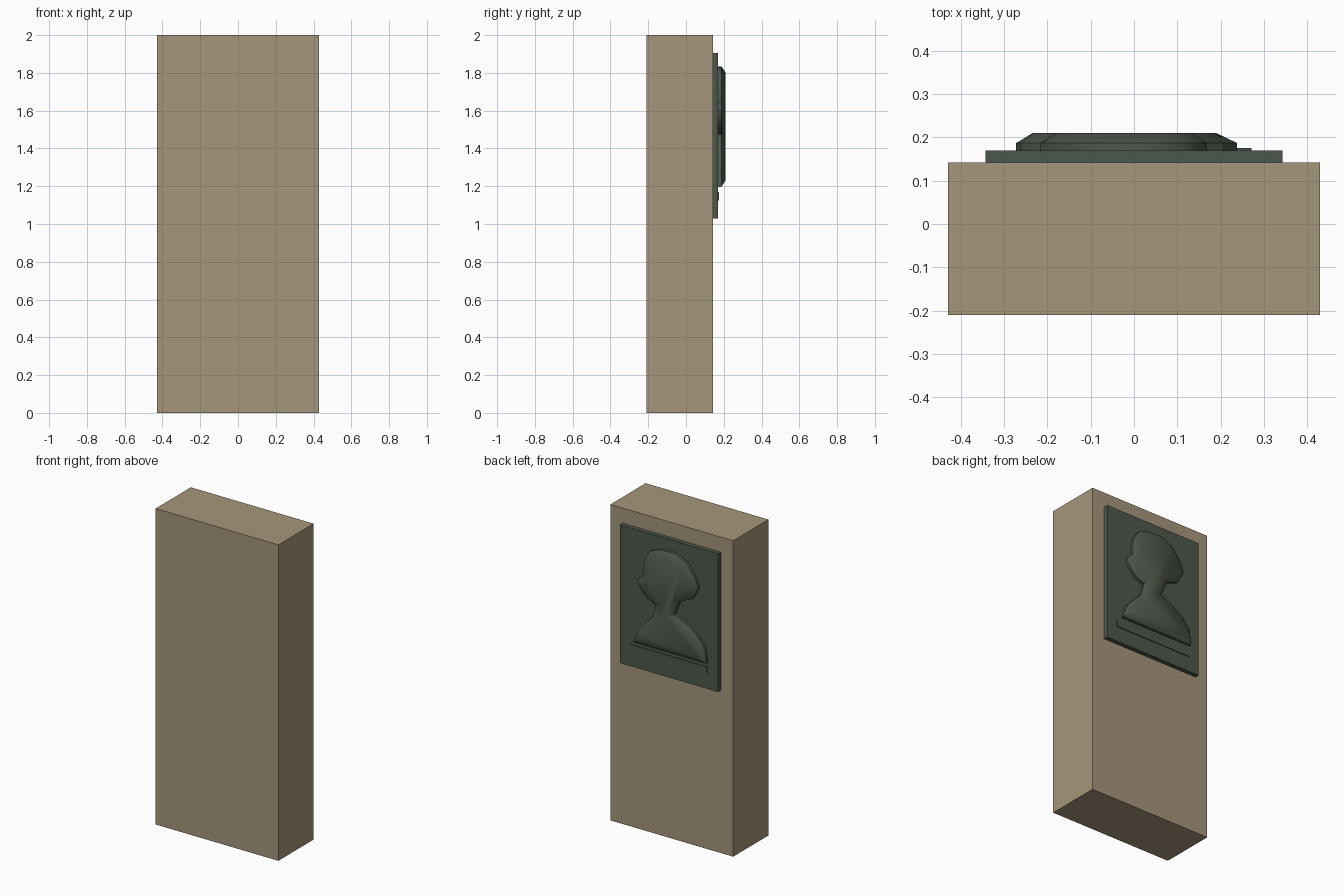
import bpy, bmesh, math

cube = bpy.data.objects.get("Cube")
if cube:
    bpy.data.objects.remove(cube, do_unlink=True)


def material(name, color):
    m = bpy.data.materials.new(name)
    m.diffuse_color = (*color, 1)
    m.use_nodes = True
    m.node_tree.nodes["Principled BSDF"].inputs["Base Color"].default_value = (*color, 1)
    return m


def add_object(name, bm, mat):
    bmesh.ops.recalc_face_normals(bm, faces=bm.faces)
    mesh = bpy.data.meshes.new(name)
    bm.to_mesh(mesh)
    bm.free()
    mesh.materials.append(mat)
    ob = bpy.data.objects.new(name, mesh)
    bpy.context.collection.objects.link(ob)
    return ob


def box(name, half_width, y, z, mat):
    bm = bmesh.new()
    bmesh.ops.create_cube(bm, size=1)
    for v in bm.verts:
        v.co.x *= 2 * half_width
        v.co.y = y[v.co.y > 0]
        v.co.z = z[v.co.z > 0]
    return add_object(name, bm, mat)


stone = material("tan stone", (0.38, 0.305, 0.2))
bronze = material("dark green bronze", (0.073, 0.097, 0.069))

# Stone slab, backing plate and name bar
box("stone_slab", 0.43, (-0.21, 0.142), (0, 2), stone)
box("bronze_plate", 0.343, (0.142, 0.17), (1.03, 1.905), bronze)
box("name_bar", 0.271, (0.168, 0.175), (1.125, 1.17), bronze)

# Portrait outline (x, z): crown, back of head, neck, shoulders, then up the face
outline = [
    (0.05, 1.832), (-0.05, 1.835), (-0.135, 1.797), (-0.195, 1.715), (-0.217, 1.658),
    (-0.175, 1.58), (-0.085, 1.54), (-0.05, 1.447), (-0.14, 1.405), (-0.205, 1.36),
    (-0.262, 1.29), (-0.272, 1.197), (0.238, 1.197), (0.205, 1.29), (0.105, 1.39),
    (0.08, 1.475), (0.145, 1.5), (0.205, 1.572), (0.208, 1.6), (0.165, 1.64),
    (0.168, 1.69), (0.154, 1.753), (0.119, 1.805),
]

# Raised portrait: short straight wall, then a sloped rim up to a flat front
bm = bmesh.new()
base = bm.faces.new([bm.verts.new((x, 0.168, z)) for x, z in outline])
front = bmesh.ops.extrude_face_region(bm, geom=[base])["geom"]
for v in (g for g in front if isinstance(g, bmesh.types.BMVert)):
    v.co.y = 0.187
bmesh.ops.recalc_face_normals(bm, faces=bm.faces)
cap = [f for f in bm.faces if f.calc_center_median().y > 0.186]
bmesh.ops.inset_region(bm, faces=cap, thickness=0.034, use_even_offset=True)
for v in cap[0].verts:
    v.co.y = 0.21
portrait = add_object("portrait_relief", bm, bronze)

bpy.ops.object.select_all(action="DESELECT")
portrait.select_set(True)
bpy.context.view_layer.objects.active = portrait
bpy.ops.object.shade_smooth_by_angle(angle=math.radians(42))
